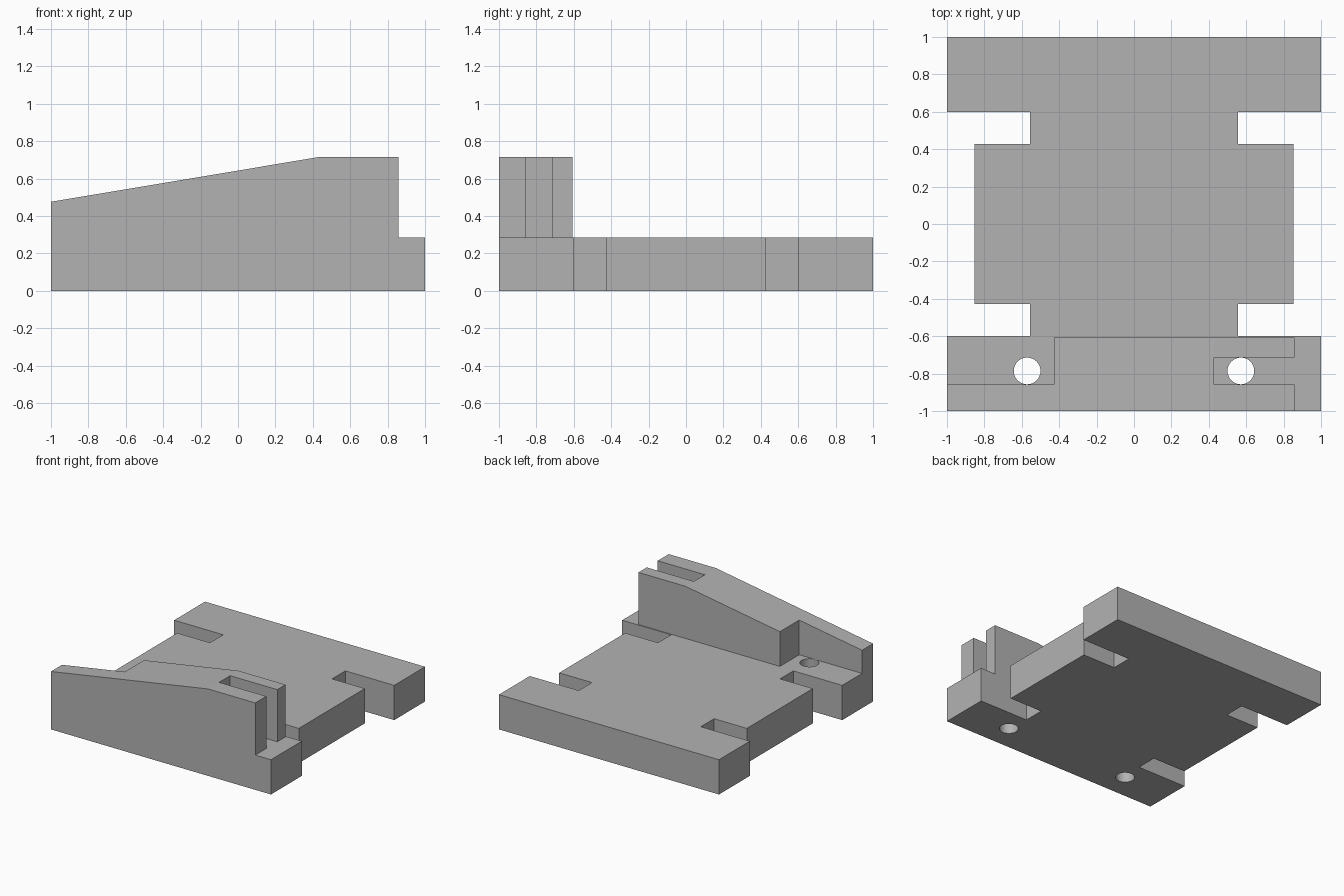
import bpy
import bmesh

if "Cube" in bpy.data.objects:
    bpy.data.objects.remove(bpy.data.objects["Cube"])

U = 1 / 7            # module: the plate is fourteen modules square
PLATE_TOP = 2 * U
WALL_TOP = 5 * U
END_HEIGHT = 0.476   # wall height at its low end
WALL_BACK = -0.607

grey = bpy.data.materials.new("plain grey")
grey.use_nodes = True
grey.diffuse_color = (0.45, 0.45, 0.45, 1)
grey.node_tree.nodes["Principled BSDF"].inputs["Base Color"].default_value = (0.45, 0.45, 0.45, 1)


def extrude_outlines(name, outlines, bottom, top_at):
    """Prism over adjoining outlines; top_at(x) gives the height of the top."""
    bm = bmesh.new()
    for outline in outlines:
        bm.faces.new([bm.verts.new((x, y, bottom)) for x, y in outline])
    bmesh.ops.remove_doubles(bm, verts=bm.verts[:], dist=0.0001)
    result = bmesh.ops.extrude_face_region(bm, geom=bm.faces[:])
    for item in result["geom"]:
        if isinstance(item, bmesh.types.BMVert):
            item.co.z = top_at(item.co.x)
    bmesh.ops.recalc_face_normals(bm, faces=bm.faces[:])
    mesh = bpy.data.meshes.new(name)
    bm.to_mesh(mesh)
    bm.free()
    mesh.materials.append(grey)
    obj = bpy.data.objects.new(name, mesh)
    bpy.context.collection.objects.link(obj)
    return obj


# Base plate: quarter outline mirrored into the four notched corners
quarter = [(1, 1), (1, 0.6), (0.555, 0.6), (0.555, 3 * U), (0.853, 3 * U)]
right_half = quarter + [(x, -y) for x, y in reversed(quarter)]
outline = right_half + [(-x, y) for x, y in reversed(right_half)]
plate = extrude_outlines("base_plate", [outline], 0, lambda x: PLATE_TOP)

# Two round screw holes
for x in (-4 * U, 4 * U):
    bpy.ops.mesh.primitive_cylinder_add(vertices=48, radius=U / 2, depth=1,
                                        location=(x, -5.5 * U, 0))
    cutter = bpy.context.object
    cutter.name = "hole_cutter"
    cutter.hide_render = True
    cut = plate.modifiers.new("hole", "BOOLEAN")
    cut.operation = "DIFFERENCE"
    cut.solver = "EXACT"
    cut.object = cutter
    bpy.context.view_layer.objects.active = plate
    bpy.ops.object.modifier_apply(modifier=cut.name)
    bpy.data.objects.remove(cutter)

bpy.ops.object.select_all(action="DESELECT")
plate.select_set(True)
bpy.context.view_layer.objects.active = plate
bpy.ops.object.shade_smooth_by_angle()

# Front wall: sloping L-shaped body with two prongs beside an open slot
BREAK = 3 * U
SLOT = (-6 * U, -5 * U)
body = [(-1, -1), (BREAK, -1), (BREAK, SLOT[0]), (BREAK, SLOT[1]), (BREAK, WALL_BACK),
        (-BREAK, WALL_BACK), (-BREAK, SLOT[0]), (-1, SLOT[0])]


def prong(y0, y1):
    return [(BREAK, y0), (6 * U, y0), (6 * U, y1), (BREAK, y1)]


def wall_height(x):
    slope = (WALL_TOP - END_HEIGHT) / (BREAK + 1)
    return min(WALL_TOP, END_HEIGHT + slope * (x + 1))


extrude_outlines("front_wall", [body, prong(-1, SLOT[0]), prong(SLOT[1], WALL_BACK)],
                 PLATE_TOP, wall_height)
